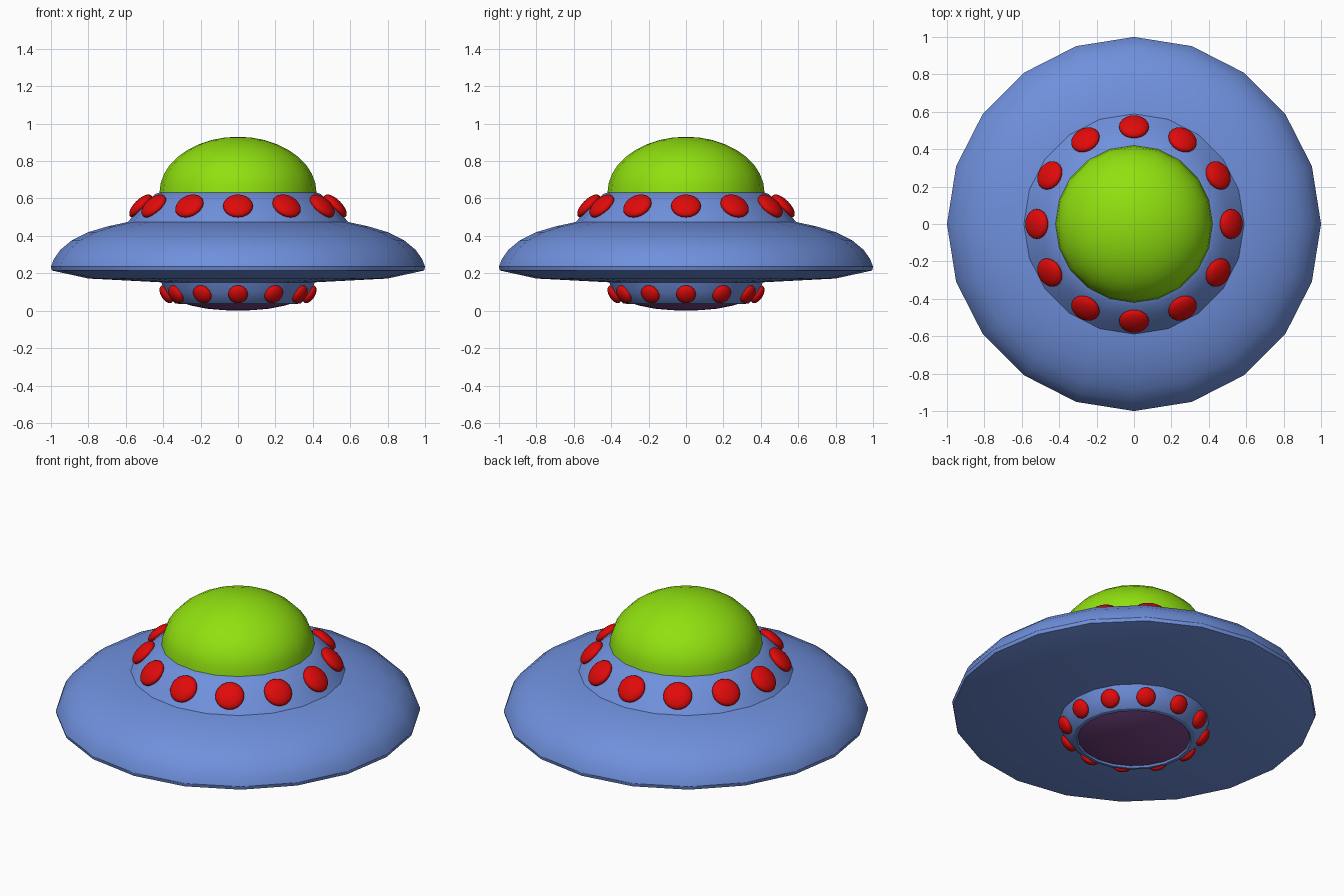
import bpy, bmesh, math
from mathutils import Matrix

if "Cube" in bpy.data.objects:
    bpy.data.objects.remove(bpy.data.objects["Cube"])

SIDES = 20


def material(name, color):
    m = bpy.data.materials.new(name)
    m.diffuse_color = (*color, 1)
    m.use_nodes = True
    m.node_tree.nodes["Principled BSDF"].inputs["Base Color"].default_value = m.diffuse_color
    return m


BLUE = material("hull_blue", (0.16, 0.28, 0.72))
GREEN = material("glass_green", (0.28, 0.75, 0.005))
RED = material("lamp_red", (0.75, 0.003, 0.003))
PURPLE = material("belly_purple", (0.19, 0.06, 0.24))


def finish(name, bm, mat, angle):
    bmesh.ops.recalc_face_normals(bm, faces=bm.faces)
    me = bpy.data.meshes.new(name)
    bm.to_mesh(me)
    bm.free()
    me.materials.append(mat)
    ob = bpy.data.objects.new(name, me)
    bpy.context.collection.objects.link(ob)
    bpy.ops.object.select_all(action='DESELECT')
    ob.select_set(True)
    bpy.context.view_layer.objects.active = ob
    bpy.ops.object.shade_smooth_by_angle(angle=math.radians(angle))
    return ob


def lathe(name, profile, mat, angle=28):
    """Revolve (radius, height) points around the z axis."""
    bm = bmesh.new()
    verts = [bm.verts.new((r, 0, z)) for r, z in profile]
    edges = [bm.edges.new(p) for p in zip(verts, verts[1:])]
    bmesh.ops.spin(bm, geom=verts + edges, cent=(0, 0, 0), axis=(0, 0, 1),
                   angle=math.tau, steps=SIDES, use_merge=True)
    bmesh.ops.remove_doubles(bm, verts=bm.verts, dist=1e-4)
    return finish(name, bm, mat, angle)


def lamp_ring(name, radius, height, size, depth, tilt, count=12):
    """Flattened balls lying on a sloping collar."""
    for i in range(count):
        bm = bmesh.new()
        bmesh.ops.create_uvsphere(bm, u_segments=20, v_segments=12, radius=1)
        ob = finish(f"{name}_{i + 1}", bm, RED, 40)
        ob.matrix_world = (Matrix.Rotation(math.tau * i / count, 4, 'Z')
                           @ Matrix.Translation((radius, 0, height))
                           @ Matrix.Rotation(math.radians(tilt), 4, 'Y')
                           @ Matrix.Diagonal((size, size, depth, 1)))


# Saucer disc
lathe("saucer_disc", [(0.57, 0.475), (0.59, 0.474), (0.70, 0.45), (0.80, 0.42),
                      (0.89, 0.375), (0.95, 0.325), (0.985, 0.275), (1.0, 0.235),
                      (0.995, 0.215), (0.80, 0.172), (0.38, 0.15)], BLUE)

# Sloping collars above and below the disc
lathe("upper_collar", [(0.40, 0.62), (0.415, 0.633), (0.44, 0.625), (0.50, 0.575),
                       (0.55, 0.52), (0.592, 0.47)], BLUE)
lathe("lower_collar", [(0.412, 0.155), (0.39, 0.10), (0.36, 0.06),
                       (0.337, 0.04), (0.315, 0.036), (0.305, 0.05)], BLUE)

# Cockpit dome
lathe("cockpit_dome", [(0.42 * math.cos(t), 0.63 + 0.30 * math.sin(t))
                       for t in (math.pi / 2 * i / 9 for i in range(10))], GREEN, 40)

# Belly plate
lathe("belly_plate", [(0.31, 0.047), (0.25, 0.027), (0.17, 0.011),
                      (0.08, 0.003), (0, 0)], PURPLE, 40)

# Lamps
lamp_ring("upper_lamp", 0.52, 0.56, 0.08, 0.035, 45)
lamp_ring("lower_lamp", 0.382, 0.088, 0.053, 0.03, 122)
